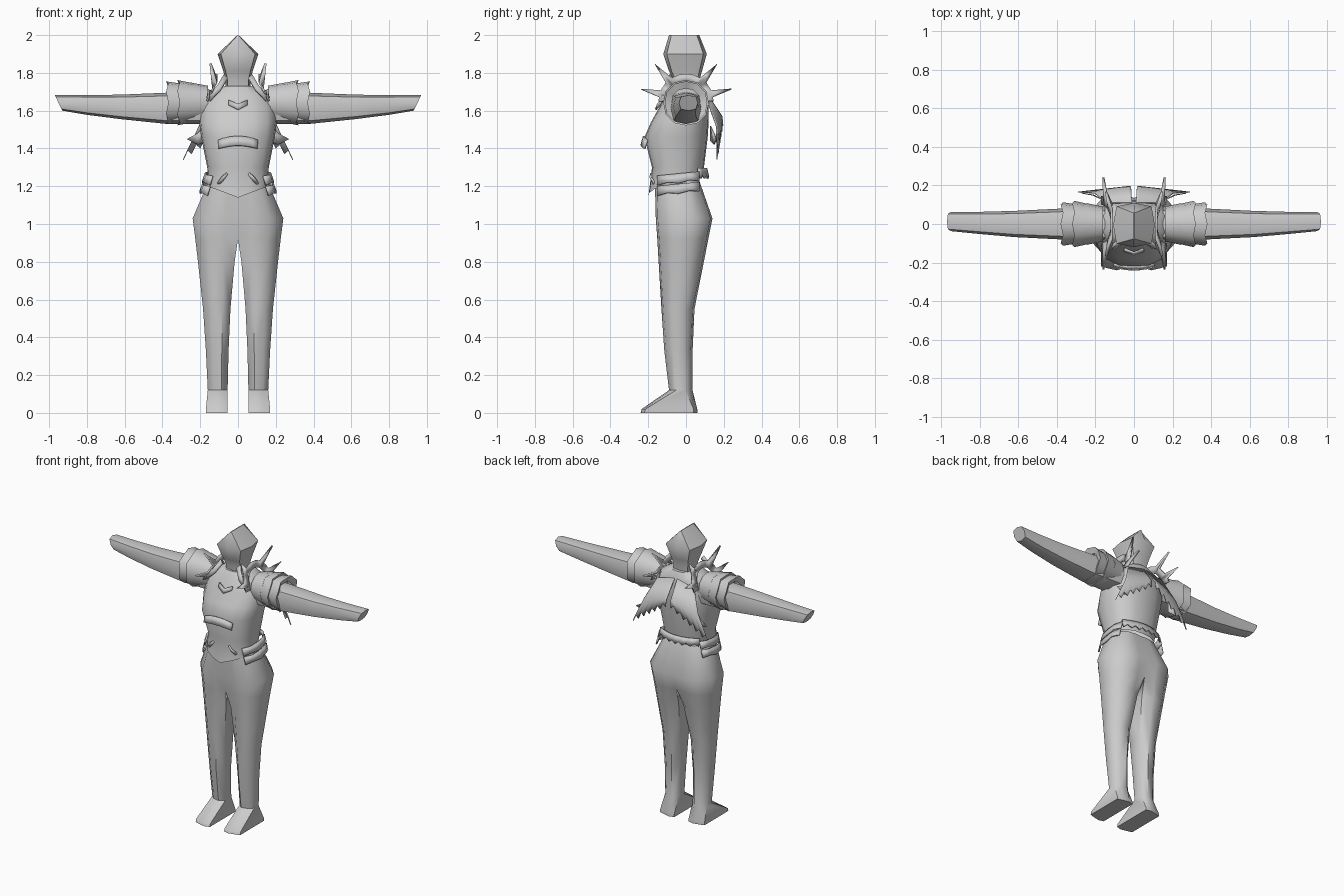
import bpy, bmesh, math

if "Cube" in bpy.data.objects:
    bpy.data.objects.remove(bpy.data.objects["Cube"])

steel = bpy.data.materials.new("plain grey")
steel.diffuse_color = (0.6, 0.6, 0.6, 1)
steel.use_nodes = True
steel.node_tree.nodes["Principled BSDF"].inputs["Base Color"].default_value = steel.diffuse_color


def build(name, verts, faces, mirror=False, thick=0, angle=40):
    me = bpy.data.meshes.new(name)
    me.from_pydata(verts, [], faces)
    bm = bmesh.new()
    bm.from_mesh(me)
    bmesh.ops.recalc_face_normals(bm, faces=bm.faces)
    bm.to_mesh(me)
    bm.free()
    me.materials.append(steel)
    ob = bpy.data.objects.new(name, me)
    bpy.context.collection.objects.link(ob)
    if thick:
        mod = ob.modifiers.new("thickness", 'SOLIDIFY')
        mod.thickness = thick
        mod.offset = 0
    if mirror:
        mod = ob.modifiers.new("mirror", 'MIRROR')
        mod.use_clip = True
    bpy.ops.object.select_all(action='DESELECT')
    ob.select_set(True)
    bpy.context.view_layer.objects.active = ob
    bpy.ops.object.shade_smooth_by_angle(angle=math.radians(angle))
    return ob


def bridge(rings, caps=(True, True)):
    n = len(rings[0])
    faces = [(i * n + k, i * n + (k + 1) % n, (i + 1) * n + (k + 1) % n, (i + 1) * n + k)
             for i in range(len(rings) - 1) for k in range(n)]
    if caps[0]:
        faces.append(tuple(range(n)))
    if caps[1]:
        faces.append(tuple(range((len(rings) - 1) * n, len(rings) * n)))
    return [p for r in rings for p in r], faces


def oval(a0, a1, b0, b1, n, power):
    pts = []
    for k in range(n):
        t = 2 * math.pi * k / n
        c, s = math.cos(t), math.sin(t)
        r = (abs(c) ** power + abs(s) ** power) ** (-1 / power)
        pts.append(((a0 + a1) / 2 + (a1 - a0) / 2 * r * c, (b0 + b1) / 2 + (b1 - b0) / 2 * r * s))
    return pts


def strip(name, upper, lower, mirror=False, thick=0.008):
    # sheet between two edge lines
    n = len(upper)
    faces = [(i, i + 1, n + i + 1, n + i) for i in range(n - 1)]
    return build(name, upper + lower, faces, mirror, thick)


# legs, hips and feet: z, inner x, outer x, front y, back y, inner corner cut
leg_rows = [(0, .055, .17, -.24, .06, .01), (.02, .055, .17, -.235, .06, .01),
            (.12, .055, .16, -.09, .035, .03), (.33, .05, .17, -.115, .035, .04),
            (.55, .04, .185, -.13, .045, .04), (.8, .018, .212, -.145, .095, .04),
            (.92, 0, .226, -.152, .118, .015), (1.03, 0, .24, -.16, .14, .004),
            (1.23, 0, .155, -.165, .07, .002)]
rings = []
for z, x0, x1, y0, y1, c in leg_rows:
    w, d = x1 - x0, (y1 - y0) * .3
    a, b = x0 + w * .3, x0 + w * .7
    if z < .1:
        d = .02
    rings.append([(x0, y0 + c, z), (a, y0, z), (b, y0 + .01, z), (x1, y0 + d, z),
                  (x1, y1 - d, z), (b, y1 - .01, z), (a, y1, z), (x0, y1 - c, z)])
verts, faces = bridge(rings)
faces = [f for f in faces if any(verts[i][0] > 1e-5 for i in f)]
build("legs", verts, faces, True, angle=50)

# breastplate with a pointed hem
torso_rows = [(1.22, .16, -.2, .085), (1.3, .163, -.18, .095), (1.46, .195, -.22, .115),
              (1.54, .205, -.185, .12), (1.62, .2, -.14, .12), (1.69, .165, -.11, .11),
              (1.73, .085, -.08, .09)]
rings = []
for i, (z, w, y0, y1) in enumerate(torso_rows):
    ring = []
    for x, y in oval(-w, w, y0, y1, 16, 2.6):
        h = z
        if i == 0:
            h = 1.2 - .06 * (1 - abs(x) / w) if y < -.06 else 1.24
        ring.append((x, y, h))
    rings.append(ring)
build("torso", *bridge(rings, (False, True)))

# head and neck, crest line along y
head_rows = [(1.66, .065, -.07, .07), (1.76, .065, -.065, .07), (1.81, .078, -.09, .085),
             (1.9, .108, -.12, .11), (2.0, .003, -.09, .07)]
rings = [[(x, y, z) for x, y in oval(-w, w, a, b, 8, 4)] for z, w, a, b in head_rows]
build("head", *bridge(rings), angle=45)

# arms with slanted ends
arm_rows = [(.15, -.09, .09, 1.53, 1.7), (.38, -.08, .08, 1.53, 1.695),
            (.62, -.068, .068, 1.555, 1.685), (.8, -.052, .063, 1.578, 1.682),
            (.97, -.037, .063, 1.6, 1.682)]
rings = []
for x, y0, y1, z0, z1 in arm_rows:
    rings.append([(x - (.04 * (z1 - z) / (z1 - z0) if x > .9 else 0), y, z)
                  for y, z in oval(y0, y1, z0, z1, 8, 3)])
build("arms", *bridge(rings), True, angle=50)

# overlapping shoulder bands: start x, end x, start radius, end radius
for i, (xa, xb, ra, rb) in enumerate([(.16, .25, .09, .108), (.22, .315, .1, .12), (.29, .375, .1, .113)]):
    rings = []
    for j, (x, r) in enumerate([(xa, ra), (xb, rb), (xb - .015, .075)]):
        ring = oval(-r, r, 1.642 - r, 1.642 + r, 12, 2.3)
        rings.append([(x + (.012 * (k % 2) - .006 if j else 0), y, z) for k, (y, z) in enumerate(ring)])
    build(f"shoulder_band_{i + 1}", *bridge(rings, (False, False)), True)

# spiked collars either side of the neck
spikes = {15: .25, 50: .26, 130: .26, 165: .245}
angles = [0, 9, 15, 22, 43, 50, 58, 75, 90, 105, 122, 130, 137, 158, 165, 171, 180]


def collar_point(deg, r):
    t = math.radians(deg)
    y, z = r * math.cos(t), 1.65 + r * math.sin(t)
    return (.165 - .5 * (min(z, 1.75) - 1.65) + .3 * max(0, r - .16), y, z)


strip("spiked_collar", [collar_point(a, spikes.get(a, .145)) for a in angles],
      [collar_point(a, .1) for a in angles], True, .012)

# collar guard running down to the chest
strip("collar_guard", [(.055, -.09, 1.77), (.09, -.12, 1.71), (.15, -.13, 1.65)],
      [(.075, -.08, 1.79), (.11, -.11, 1.73), (.17, -.12, 1.67)], True, .015)

# split cape with a ragged lower edge
N = 12
top, mid, hem = [], [], []
for k in range(N + 1):
    t = k / N
    top.append((.01 + .13 * t, .11, 1.69 - .03 * t))
    mid.append((.015 + .19 * t, .19 - .03 * t * t, 1.57 - .05 * t))
    hem.append((.02 + .27 * t, .195 - .03 * t, 1.52 - .18 * t + (.035 if k % 2 else 0)))
n = N + 1
faces = [(j * n + i, j * n + i + 1, (j + 1) * n + i + 1, (j + 1) * n + i)
         for j in range(2) for i in range(N)]
build("cape", top + mid + hem, faces, True, .006)
strip("cape_side_spike", [(.17, .13, 1.52), (.215, .15, 1.48), (.27, .16, 1.45)],
      [(.17, .13, 1.44), (.21, .15, 1.42), (.269, .16, 1.448)], True, .005)

# raised chest ridge and neck chevron
xs = [-.105, -.08, -.04, 0, .04, .08, .105]
strip("chest_ridge", [(x, -.222 + 1.4 * x * x, 1.465 - 2 * x * x) for x in xs],
      [(x, -.236 + 1.4 * x * x, 1.415 - 1.5 * x * x) for x in xs], thick=.012)
strip("neck_chevron", [(-.05, -.128, 1.655), (0, -.148, 1.635), (.05, -.128, 1.655)],
      [(-.05, -.14, 1.63), (0, -.16, 1.605), (.05, -.14, 1.63)], thick=.01)

# hip plates
for i, (z, out) in enumerate([(1.24, .0), (1.185, .014)]):
    ys = [-.15, -.1, -.04, .02, .07]
    xs = [.135, .165, .172, .17, .15]
    strip(f"hip_plate_{i + 1}", [(x + out, y, z + .03 + .1 * y) for x, y in zip(xs, ys)],
          [(x + out + .014, y, z - .02 + .1 * y + .01 * (k % 2)) for k, (x, y) in enumerate(zip(xs, ys))],
          True, .01)

# ragged band across the lower back
xs = [-.15 + .025 * k for k in range(13)]
strip("back_band", [(x, .108 - 2 * x * x, 1.295) for x in xs],
      [(x, .118 - 2 * x * x, 1.24 + .02 * (k % 2)) for k, x in enumerate(xs)], thick=.008)

# small waist fins at the front
strip("waist_fin", [(.06, -.185, 1.27), (.085, -.19, 1.25), (.11, -.165, 1.22)],
      [(.055, -.175, 1.26), (.075, -.18, 1.235), (.1, -.165, 1.205)], True, .01)
